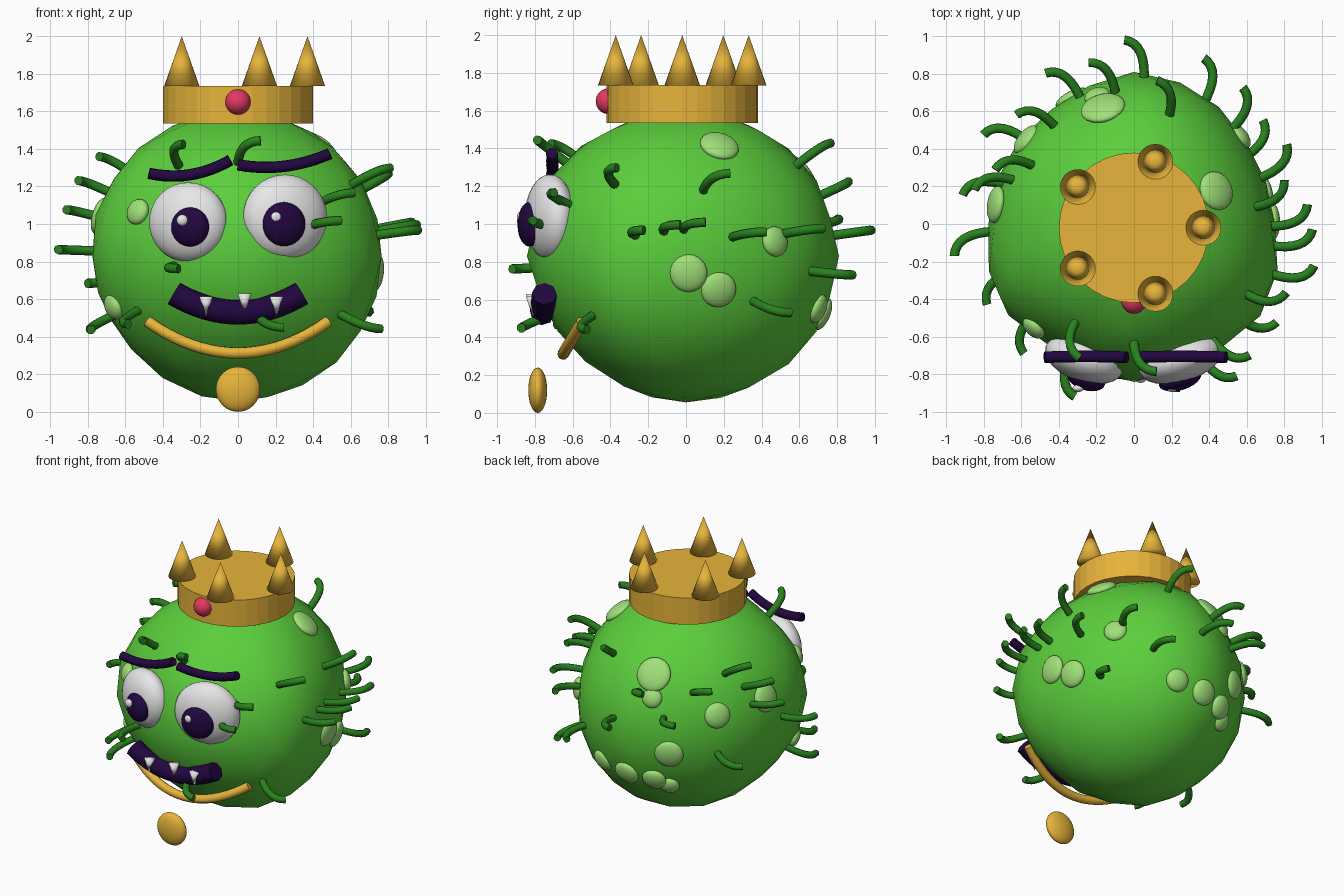
import bpy, bmesh, math
from mathutils import Vector, Matrix
from mathutils.bvhtree import BVHTree

cube = bpy.data.objects.get("Cube")
if cube:
    bpy.data.objects.remove(cube)


def material(name, r, g, b):
    m = bpy.data.materials.new(name)
    m.use_nodes = True
    m.diffuse_color = (r, g, b, 1)
    m.node_tree.nodes["Principled BSDF"].inputs["Base Color"].default_value = (r, g, b, 1)
    return m


SKIN = material("leaf green", 0.105, 0.62, 0.045)
HAIR = material("dark green", 0.022, 0.22, 0.013)
SPOT = material("pale green", 0.35, 0.75, 0.19)
GOLD = material("gold", 0.82, 0.47, 0.045)
DARK = material("dark purple", 0.016, 0.002, 0.052)
WHITE = material("white", 0.9, 0.9, 0.9)
RED = material("ruby red", 0.78, 0.04, 0.12)


def finish(name, bm, mat, smooth=True):
    """Turn a bmesh into an object; flat caps stay flat."""
    bmesh.ops.recalc_face_normals(bm, faces=bm.faces[:])
    for f in bm.faces:
        f.smooth = smooth and len(f.verts) < 5
    mesh = bpy.data.meshes.new(name)
    bm.to_mesh(mesh)
    bm.free()
    mesh.materials.append(mat)
    ob = bpy.data.objects.new(name, mesh)
    bpy.context.collection.objects.link(ob)
    return ob


def ball(name, loc, size, mat, rot=None):
    bm = bmesh.new()
    bmesh.ops.create_uvsphere(bm, u_segments=24, v_segments=16, radius=1)
    frame = rot or Matrix.Identity(4)
    bm.transform(Matrix.Translation(loc) @ frame @ Matrix.Diagonal((*size, 1)))
    return finish(name, bm, mat)


def cone(name, loc, r1, r2, depth, mat, sides=24, smooth=True):
    """Cone or drum; a smooth one is shaded softly across its base too."""
    bm = bmesh.new()
    bmesh.ops.create_cone(bm, cap_ends=True, cap_tris=smooth, segments=sides,
                          radius1=r1, radius2=r2, depth=depth)
    bmesh.ops.remove_doubles(bm, verts=bm.verts[:], dist=1e-5)
    bm.transform(Matrix.Translation(loc))
    return finish(name, bm, mat, smooth)


def tube(name, a, b, c, radius, mat, sides=10, steps=12):
    """Round tube along a quadratic curve with control points a, b, c."""
    a, b, c = Vector(a), Vector(b), Vector(c)
    side = (b - a).cross(c - b).normalized()
    bm = bmesh.new()
    rings = []
    for i in range(steps + 1):
        t = i / steps
        p = a * (1 - t) ** 2 + b * 2 * t * (1 - t) + c * t * t
        tangent = ((b - a) * (1 - t) + (c - b) * t).normalized()
        up = side.cross(tangent)
        angles = [math.tau * k / sides for k in range(sides)]
        rings.append([bm.verts.new(p + (side * math.cos(w) + up * math.sin(w)) * radius)
                      for w in angles])
    for r, s in zip(rings, rings[1:]):
        for k in range(sides):
            n = (k + 1) % sides
            bm.faces.new((r[k], r[n], s[n], s[k]))
    bm.faces.new(rings[0])
    bm.faces.new(rings[-1])
    return finish(name, bm, mat)


def direction(az, el):
    az, el = math.radians(az), math.radians(el)
    return Vector((math.cos(az) * math.cos(el), math.sin(az) * math.cos(el), math.sin(el)))


# Lumpy body: girth radius every 30 degrees, blended toward the poles, with two dents
CENTRE = Vector((0, 0, 0.83))
GIRTH = [.75, .73, .78, .81, .75, .76, .78, .85, .78, .85, .8, .84]
DENTS = [(270, -35, .04), (205, -33, .04)]
bm = bmesh.new()
bmesh.ops.create_icosphere(bm, subdivisions=3, radius=1)
for v in bm.verts:
    d = v.co.normalized()
    turn = (math.degrees(math.atan2(d.y, d.x)) % 360) / 30
    i, f = int(turn) % 12, turn % 1
    girth = GIRTH[i] * (1 - f) + GIRTH[(i + 1) % 12] * f
    w = 1 - d.z ** 2
    dent = sum(depth * max(0, d.dot(direction(az, el))) ** 8 for az, el, depth in DENTS)
    v.co = CENTRE + d * (girth * w + 0.775 * (1 - w) - dent)
body_tree = BVHTree.FromBMesh(bm)
finish("body", bm, SKIN)


def on_body(d):
    return body_tree.ray_cast(CENTRE + d * 2, -d)[0]


# Pale skin spots: azimuth, elevation, radius
SPOTS = [(105, 34, .12), (106, 22, .07), (142, 13, .09), (172, 16, .1), (116, -8, .1),
         (91, -23, .09), (107, -25, .085), (115, -30, .07), (74, -21, .08), (22, 51, .105),
         (40, 6, .08), (207, -20, .07), (226, 17, .07), (1, -7, .1), (14, -14, .095)]
for n, (az, el, r) in enumerate(SPOTS):
    d = direction(az, el)
    ball(f"spot_{n}", on_body(d), (r, r, .04), SPOT, d.to_track_quat('Z', 'Y').to_matrix().to_4x4())

# Curled hairs: azimuth, elevation, all curling the same way round
HAIRS = [(86, 8), (98, 24), (113, 12), (129, 26), (142, -9), (150, 34), (160, 25), (163, 15),
         (183, 2), (201, -24), (222, -22), (244, -4), (239, 38), (270, 38),
         (278, -23), (297, 11), (304, 20), (318, -23), (328, 28), (340, 8), (351, 10),
         (359, 11), (20, 8), (44, 9), (8, 28), (31, -19), (60, -6), (72, 38)]
for n, (az, el) in enumerate(HAIRS):
    d = direction(az, el)
    curl = Vector((0, 0, 1)).cross(d).normalized()
    root = on_body(d)
    tube(f"hair_{n}", root - d * .03, root + d * .18, root + d * .19 + curl * .12, .025, HAIR, 8, 8)

# Eyes with pupils and glints
for name, x, z, r, px, pz, pr in (("right", -.265, 1.01, .212, -.255, .985, .105),
                                  ("left", .25, 1.035, .228, .245, 1.0, .118)):
    turn = Matrix.Rotation(x * 1.2, 4, 'Z')
    ball(name + "_eye", (x, -.72, z), (r + .005, .12, r), WHITE, turn)
    ball(name + "_pupil", (px, -.825, pz), (pr, .06, pr), DARK, turn)
    ball(name + "_glint", (px - .042, -.875, pz + .035), (.03, .02, .03), WHITE)

# Eyebrows
tube("right_brow", (-.475, -.71, 1.27), (-.25, -.7, 1.22), (-.04, -.71, 1.34), .031, DARK)
tube("left_brow", (0, -.71, 1.315), (.25, -.7, 1.27), (.49, -.71, 1.375), .031, DARK)

# Mouth and fangs
tube("mouth", (-.34, -.75, .63), (0, -.77, .43), (.34, -.75, .63), .066, DARK, 8, 16)
for n, (x, z) in enumerate(((-.17, .56), (.035, .575), (.205, .56))):
    cone(f"fang_{n}", (x, -.81, z), 0, .037, .11, WHITE, 12)

# Necklace and medallion
tube("necklace", (-.48, -.55, .48), (0, -.75, .145), (.48, -.55, .48), .031, GOLD, 10, 20)
ball("medallion", (0, -.785, .12), (.118, .05, .12), GOLD)

# Crown
cone("crown_band", (0, -.02, 1.635), .4, .4, .2, GOLD, 32, False)
for n in range(5):
    w = math.tau * n / 5
    cone(f"crown_spike_{n}", (.37 * math.cos(w), -.02 + .37 * math.sin(w), 1.867),
         .094, 0, .266, GOLD)
ball("crown_gem", (0, -.41, 1.65), (.068, .068, .068), RED)
